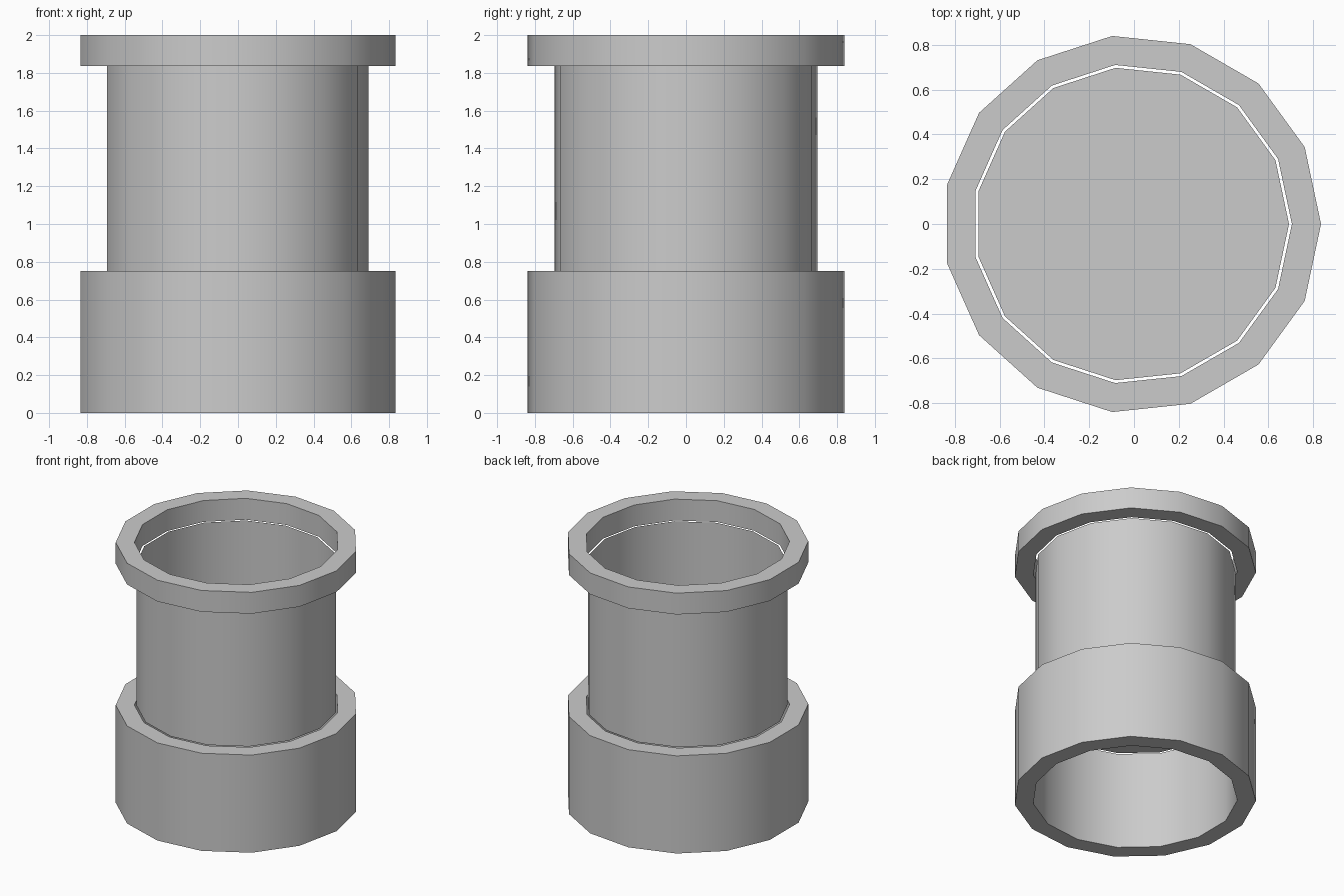
import bpy
import bmesh
from math import cos, sin, tau, radians

SIDES = 15
CENTRE_X = -0.009

cube = bpy.data.objects.get("Cube")
if cube:
    bpy.data.objects.remove(cube, do_unlink=True)

grey = bpy.data.materials.new("light_grey")
grey.use_nodes = True
colour = (0.6, 0.6, 0.6, 1)
grey.diffuse_color = colour
grey.node_tree.nodes["Principled BSDF"].inputs["Base Color"].default_value = colour


def lathe(name, profile, closed=False, cap=False):
    """Turn a (radius, height) profile; optionally close it or cap its first loop."""
    bm = bmesh.new()
    loops = [[bm.verts.new((r * cos(tau * i / SIDES), r * sin(tau * i / SIDES), z))
              for i in range(SIDES)] for r, z in profile]
    pairs = list(zip(loops, loops[1:]))
    if closed:
        pairs.append((loops[-1], loops[0]))
    for low, high in pairs:
        for i in range(SIDES):
            j = (i + 1) % SIDES
            bm.faces.new((low[i], low[j], high[j], high[i]))
    if cap:
        bm.faces.new(loops[0][::-1])
    mesh = bpy.data.meshes.new(name)
    bm.to_mesh(mesh)
    bm.free()
    mesh.materials.append(grey)
    obj = bpy.data.objects.new(name, mesh)
    obj.location.x = CENTRE_X
    bpy.context.collection.objects.link(obj)
    bpy.ops.object.select_all(action="DESELECT")
    obj.select_set(True)
    bpy.context.view_layer.objects.active = obj
    bpy.ops.object.shade_smooth_by_angle(angle=radians(30))


def collar(name, bottom, top, inner=0.714, outer=0.844):
    lathe(name, [(outer, bottom), (outer, top), (inner, top), (inner, bottom)], closed=True)


# Thick open collars at the base and the rim
collar("base_collar", 0, 0.75)
collar("rim_collar", 1.836, 2)

# Thin cup between them: open at the top, closed by a floor at the bottom
lathe("cup_body", [(0.701, 0.75), (0.701, 1.836)], cap=True)
